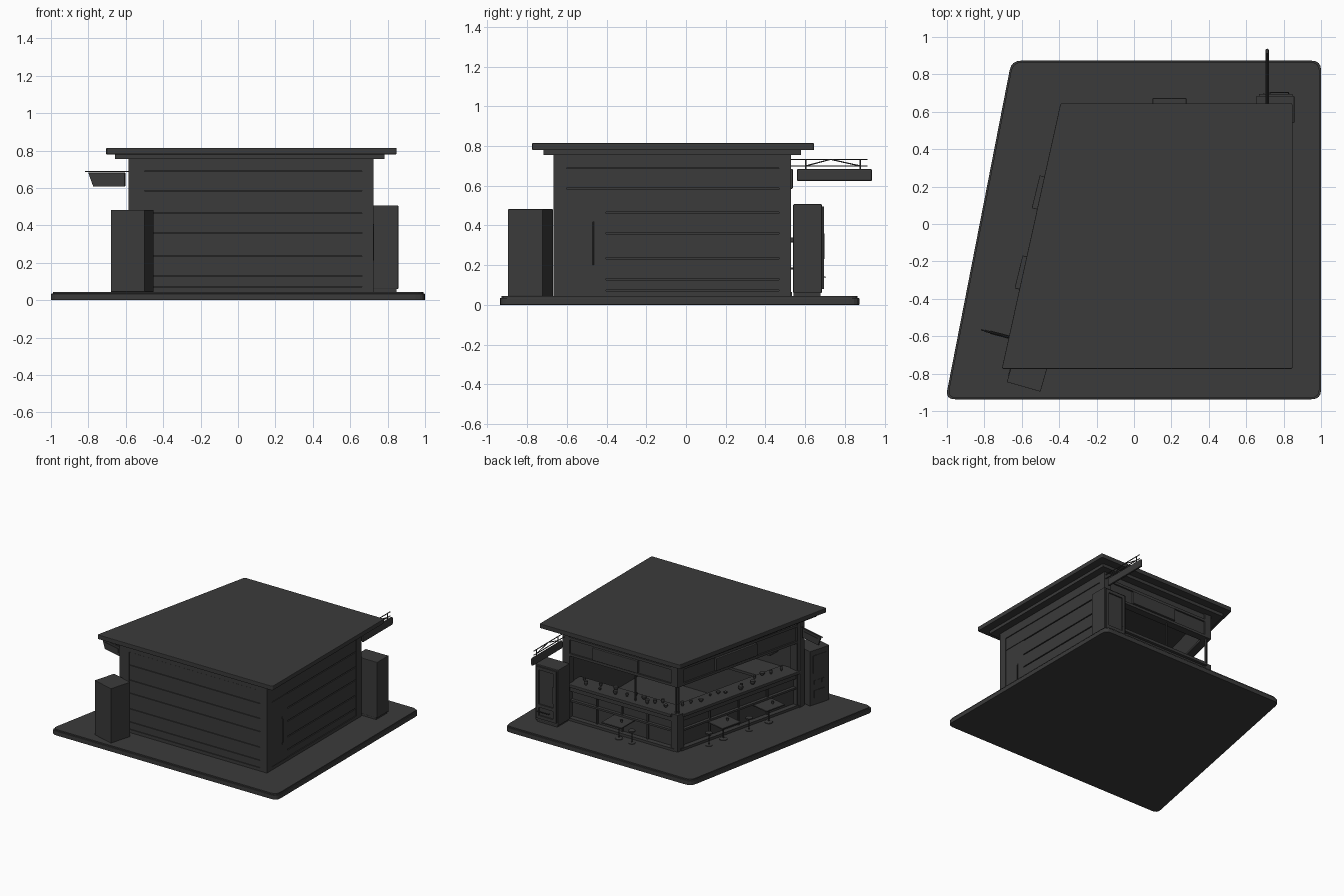
import bpy, math, random
from mathutils import Matrix, Vector

random.seed(4)
cube = bpy.data.objects.get("Cube")
if cube:
    bpy.data.objects.remove(cube, do_unlink=True)

charcoal = bpy.data.materials.new("charcoal")
charcoal.use_nodes = True
charcoal.diffuse_color = (0.043, 0.043, 0.043, 1)
charcoal.node_tree.nodes["Principled BSDF"].inputs["Base Color"].default_value = (0.043, 0.043, 0.043, 1)


def add_mesh(name, verts, faces, bevel=0):
    mesh = bpy.data.meshes.new(name)
    mesh.from_pydata(verts, [], faces)
    mesh.materials.append(charcoal)
    obj = bpy.data.objects.new(name, mesh)
    bpy.context.collection.objects.link(obj)
    if bevel:
        mod = obj.modifiers.new("soft_edges", "BEVEL")
        mod.width, mod.segments = bevel, 2


def prism(name, pts, z0, z1, bevel=0, frame=Matrix()):
    """Extrude a counter-clockwise outline upwards in a local frame."""
    n = len(pts)
    verts = [frame @ Vector((x, y, z)) for z in (z0, z1) for x, y in pts]
    faces = [tuple(reversed(range(n))), tuple(range(n, 2 * n))]
    faces += [(i, (i + 1) % n, (i + 1) % n + n, i + n) for i in range(n)]
    add_mesh(name, verts, faces, bevel)


def rounded(pts, r):
    """Round the corners of an outline."""
    out = []
    for i, p in enumerate(pts):
        p, a, b = Vector(p), Vector(pts[i - 1]), Vector(pts[(i + 1) % len(pts)])
        p0, p1 = p + (a - p).normalized() * r, p + (b - p).normalized() * r
        for k in range(5):
            t = k / 4
            out.append((1 - t) ** 2 * p0 + 2 * t * (1 - t) * p + t * t * p1)
    return out


class Side:
    """Frame along a wall from a to b, seen left to right from outside."""
    def __init__(self, a, b):
        a, d = Vector(a), Vector(b) - Vector(a)
        self.length = d.length
        self.frame = Matrix.Translation((a.x, a.y, 0)) @ Matrix.Rotation(math.atan2(d.y, d.x), 4, "Z")

    def box(self, name, s0, s1, o0, o1, z0, z1, bevel=0):
        pts = [(s0, -o1), (s1, -o1), (s1, -o0), (s0, -o0)]
        prism(name, pts, z0, z1, bevel, self.frame)

    def point(self, s, out, z=0):
        return self.frame @ Vector((s, -out, z))


def lathe(name, profile, at, sides=12):
    """Turn a radius/height profile around a vertical axis."""
    n = len(profile)
    verts = [(at[0] + r * math.cos(math.tau * i / sides), at[1] + r * math.sin(math.tau * i / sides), at[2] + z)
             for i in range(sides) for r, z in profile]
    faces = [(i * n + j, (i + 1) % sides * n + j, (i + 1) % sides * n + j + 1, i * n + j + 1)
             for i in range(sides) for j in range(n - 1)]
    faces += [tuple(reversed(range(0, n * sides, n))), tuple(range(n - 1, n * sides, n))]
    add_mesh(name, verts, faces)


def rod(name, points, radius=0.0035):
    curve = bpy.data.curves.new(name, "CURVE")
    curve.dimensions, curve.bevel_depth, curve.bevel_resolution = "3D", radius, 1
    curve.use_fill_caps = True
    spline = curve.splines.new("POLY")
    spline.points.add(len(points) - 1)
    for p, co in zip(spline.points, points):
        p.co = (*co, 1)
    curve.materials.append(charcoal)
    bpy.context.collection.objects.link(bpy.data.objects.new(name, curve))


# Ground slab and roof
prism("ground_slab", rounded([(-1.008, -.937), (1, -.937), (1, .873), (-.655, .873)], .05), 0, .035, .003)
prism("ground_top", rounded([(-.998, -.93), (.992, -.93), (.992, .865), (-.648, .865)], .05), .034, .045)
prism("roof", rounded([(-.707, -.775), (.848, -.775), (.848, .645), (-.393, .645)], .012), .78, .815, .004)
prism("roof_soffit", [(-.657, -.718), (.783, -.718), (.783, .58), (-.367, .58)], .755, .781)

# Corners of the building and its four sides
front_right, front_left, back_left, back_right = (-.585, -.667), (.724, -.667), (.724, .528), (-.295, .528)
front, side = Side(front_right, front_left), Side(front_left, back_left)
back, slant = Side(back_left, back_right), Side(back_right, front_right)
prism("floor", [front_right, front_left, back_left, back_right], .045, .058)

# Closed walls with horizontal planks
joints = [.07, .13, .235, .36, .465, .585, .69]
for name, wall, start, end in (("front", front, .085, .062), ("side", side, .065, .06)):
    length = wall.length
    wall.box(name + "_wall", .02, length - .02, -.05, -.012, .045, .755)
    wall.box(name + "_post_a", 0, start, -.06, 0, .045, .755)
    wall.box(name + "_post_b", length - end, length, -.06, 0, .045, .755)
    wall.box(name + "_top_beam", start, length - end, -.05, 0, .69, .755)
    wall.box(name + "_sill", start, length - end, -.05, 0, .045, .07)
    gap = .0022 if name == "front" else .004
    for low, high in zip(joints, joints[1:]):
        left = start + .2 if name == "side" and high < .6 else start
        wall.box(name + "_plank", left, length - end, -.014, -.003, low + gap, high - gap)
side.box("service_door", .065, .265, -.014, -.003, .07, .585)
rod("door_handle", [side.point(.2, o, z) for o, z in ((-.005, .2), (.001, .22), (.001, .4), (-.005, .42))])

# Open serving sides with fascia, counter and kick wall
for name, wall in (("back", back), ("slant", slant)):
    n = wall.length
    if name == "back":
        wall.box("back_post", 0, .06, -.06, 0, .045, .755)
        near, far = n - .06, n
    else:
        wall.box("slant_post", n - .075, n - .015, -.06, 0, .045, .755)
        near, far = 0, .06
    # Shared corner: column above and below, slim poles between
    wall.box(name + "_corner_column", near, far, -.06, 0, .56, .755)
    wall.box(name + "_corner_base", near, far, -.06, 0, .045, .34)
    wall.box(name + "_corner_pole", near + .024, near + .036, -.03, -.018, .34, .56)
    wall.box(name + "_fascia", .06, n - .06, -.05, -.012, .57, .755)
    wall.box(name + "_fascia_upper_trim", .06, n - .06, -.02, 0, .69, .71)
    wall.box(name + "_fascia_lower_trim", .06, n - .06, -.06, 0, .56, .58)
    middle = n * .46
    wall.box(name + "_name_board", middle - .2, middle + .2, -.012, .01, .585, .685, .004)
    wall.box(name + "_counter_wall", .06, n - .06, -.07, -.035, .045, .31)
    wall.box(name + "_counter_top", .05, n - .05, -.15, .015, .315, .34, .004)
    wall.box(name + "_counter_apron", .06, n - .06, -.05, -.008, .275, .317)
    wall.box(name + "_counter_shelf", .06, n - .06, -.05, -.01, .19, .205)
    wall.box(name + "_kick_step", .03, n - .03, -.05, .005, .045, .065)
    for k in range(1, 4):
        s = .06 + (n - .12) * k / 4
        wall.box(name + "_counter_rib", s - .006, s + .006, -.04, -.022, .065, .275)
    # Cups and bowls along the counter
    for k in range(13):
        s = .1 + (n - .2) * (k + random.uniform(.1, .9)) / 13
        r, h = random.uniform(.009, .02), random.uniform(.012, .035)
        lathe(name + "_crockery", [(r * .6, 0), (r, h * .6), (r, h)], wall.point(s, random.uniform(-.12, -.03), .34))
back.box("window_mullion", .615, .627, -.04, -.028, .34, .57)

# Kitchen bench and wall shelves inside
front.box("rear_bench", .12, 1.22, -.26, -.06, .058, .31)
front.box("rear_bench_top", .1, 1.24, -.28, -.05, .31, .33)
for z in (.44, .55):
    front.box("wall_shelf", .2, 1.15, -.15, -.05, z, z + .012)
    for k in range(12):
        h = random.uniform(.03, .08)
        lathe("shelf_jar", [(.018, 0), (.018, h * .65), (.007, h * .8), (.007, h)],
              front.point(.25 + k * .07, -.1, z + .012))

# Outdoor tables and stools
stool = [(.026, 0), (.026, .004), (.004, .007), (.004, .09), (.026, .093), (.026, .103)]
for wall, centre, seat, reach in ((back, .534, .655, .145), (slant, .4, .25, .14), (slant, .838, .64, .128)):
    wall.box("table_top", centre - .09, centre + .09, -.02, reach, .178, .188, .003)
    lathe("table_leg", [(.03, 0), (.03, .005), (.005, .01), (.005, .135)], wall.point(centre, .05, .045))
    lathe("stool", stool, wall.point(seat, .06, .045))
    lathe("table_cup", [(.007, 0), (.01, .02)], wall.point(centre + .03, .06, .188))

# Back cabinet with a framed glass door
cabinet = Side((.857, .692), (.655, .692))
cabinet.box("cabinet", 0, .202, -.152, -.008, .06, .507, .003)
cabinet.box("cabinet_foot", .01, .19, -.15, -.015, .045, .06)
for s in (.01, .165):
    cabinet.box("cabinet_door_stile", s, s + .025, -.01, .002, .08, .495)
for z in (.08, .17, .47):
    cabinet.box("cabinet_door_rail", .03, .17, -.01, .002, z, z + .025)
cabinet.box("cabinet_handle", .16, .168, 0, .006, .23, .36)
rod("cabinet_tray", [cabinet.point(s, o, .14) for s, o in ((.03, 0), (.03, .01), (.13, .01), (.13, 0))])

# Slanted-side machine with a control panel
machine = Side((-.63, -.67), (-.68, -.845))
machine.box("machine", 0, machine.length, -.187, 0, .045, .482, .002)
machine.box("machine_screen", .03, .15, 0, .003, .3, .44)
machine.box("machine_tray", .04, .14, 0, .003, .1, .16)
for k in range(3):
    machine.box("machine_button", .04 + k * .035, .06 + k * .035, 0, .003, .21, .24)

# Hanging sign at the back
arm = Side((.712, .528), (.712, .93))
arm.box("back_hanging_sign", .03, .409, -.009, .009, .623, .685, .008)
for z in (.7, .733):
    rod("sign_arm", [arm.point(0, 0, z), arm.point(.385, 0, z)])
for s in (.075, .35):
    rod("sign_hanger", [arm.point(s, 0, .67), arm.point(s, 0, .735)])
rod("sign_brace", [arm.point(s, 0, z) for s, z in ((.075, .7), (.2, .733), (.35, .7))])

# Tapered hanging sign on the slanted side
bracket = Side((-.565, -.632), (-.82, -.565))
outline = [(.04, .608), (.215, .608), (.243, .682), (.04, .682)]
face = bracket.frame @ Matrix.Rotation(math.pi / 2, 4, "X")
prism("slant_hanging_sign", outline, -.006, .006, .002, face)
for o in (-.007, .007):
    bracket.box("slant_sign_rim", .06, .21, o - .002, o + .002, .63, .665)
rod("slant_sign_arm", [bracket.point(-.02, 0, .688), bracket.point(.262, 0, .688)])
